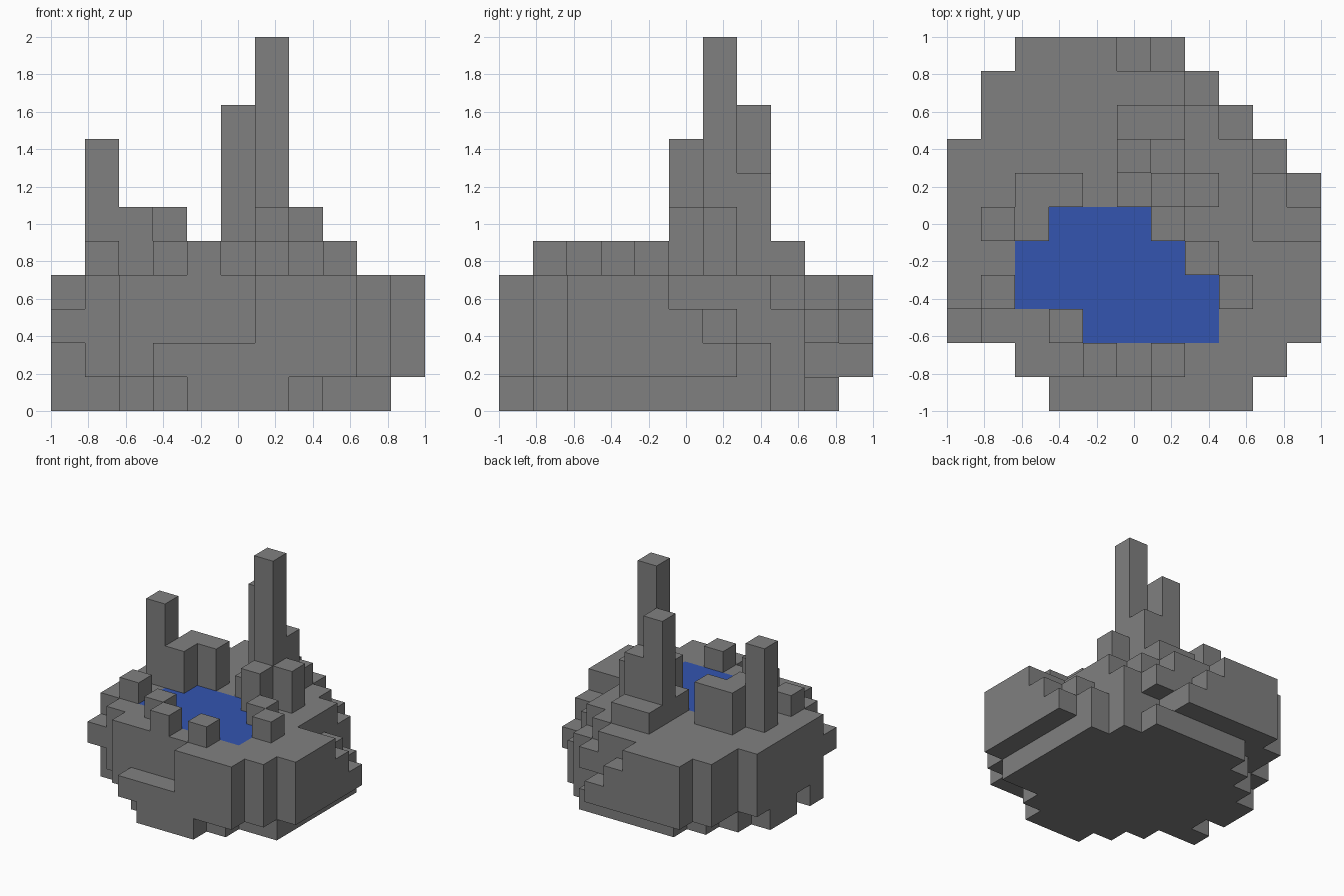
import bpy
import bmesh
from mathutils import Vector

if "Cube" in bpy.data.objects:
    bpy.data.objects.remove(bpy.data.objects["Cube"], do_unlink=True)

N = 11
UNIT = 2 / N


def make_material(name, rgb):
    mat = bpy.data.materials.new(name)
    mat.use_nodes = True
    colour = (*rgb, 1)
    mat.diffuse_color = colour
    bsdf = next(n for n in mat.node_tree.nodes if n.type == "BSDF_PRINCIPLED")
    bsdf.inputs["Base Color"].default_value = colour
    bsdf.inputs["Roughness"].default_value = 0.9
    return mat


stone = make_material("stone grey", (0.216, 0.216, 0.216))
blue = make_material("water blue", (0.033, 0.09, 0.434))

# Island layers, bottom to top: first and last block of each row, front to back
LAYERS = [
    "4-6 3-7 2-9 0-9 1-9 0-9 0-9 1-9 2-8 3-7",
    "3-8 2-9 1-10 0-10 0-10 0-10 0-10 0-9 1-8 1-6 2-6",
    "6-8 2-9 0-10 0-10 0-10 0-10 0-9 0-8 1-8 1-7 2-5",
    "6-8 2-9 1-10 0-10 0-10 0-8 0-8 0-8 1-7 1-6 2-4",
]
blocks = set()
for k, layer in enumerate(LAYERS):
    for j, span in enumerate(layer.split()):
        first, last = map(int, span.split("-"))
        blocks |= {(i, j, k) for i in range(first, last + 1)}
GROUND = len(LAYERS)

# Rocks and pillars on the rim: column, row -> height in blocks above ground
RIM = {
    (1, 5): 4, (6, 6): 7, (5, 7): 5, (6, 7): 3,          # pillars
    (2, 5): 2, (2, 6): 2, (3, 6): 2, (6, 5): 2, (7, 6): 2,  # tall rocks
    (5, 6): 1, (5, 8): 1, (6, 8): 1, (7, 4): 1, (8, 3): 1,  # low rocks
    (6, 1): 1, (4, 1): 1, (3, 2): 1, (1, 3): 1,
}
for (i, j), height in RIM.items():
    blocks |= {(i, j, GROUND + h) for h in range(height)}

# Pond: first and last column for each row
POND = {2: (4, 7), 3: (2, 7), 4: (2, 6), 5: (3, 5)}
water = {(i, j, GROUND - 1) for j, (a, b) in POND.items() for i in range(a, b + 1)}


def build(name, cells, mat):
    """Skin the exposed sides of the given cells and merge flat regions."""
    bm = bmesh.new()
    corners = {}

    def vert(p):
        key = tuple(round(c) for c in p)
        if key not in corners:
            x, y, z = key
            corners[key] = bm.verts.new((x * UNIT - 1, y * UNIT - 1, z * UNIT))
        return corners[key]

    for cell in sorted(cells):
        mid = Vector(cell) + Vector((0.5, 0.5, 0.5))
        for axis in range(3):
            for sign in (-1, 1):
                n = Vector((0, 0, 0))
                n[axis] = sign
                if tuple(round(c) for c in Vector(cell) + n) in blocks:
                    continue
                u = Vector((0, 0, 0))
                u[(axis + 1) % 3] = 1
                v = n.cross(u)
                ring = (-u - v, u - v, u + v, v - u)
                bm.faces.new([vert(mid + (n + r) / 2) for r in ring])
    bmesh.ops.dissolve_limit(bm, angle_limit=0.01, verts=bm.verts[:], edges=bm.edges[:])
    bmesh.ops.triangulate(bm, faces=[f for f in bm.faces if len(f.verts) > 4])
    mesh = bpy.data.meshes.new(name)
    bm.to_mesh(mesh)
    bm.free()
    mesh.materials.append(mat)
    obj = bpy.data.objects.new(name, mesh)
    bpy.context.scene.collection.objects.link(obj)
    return obj


build("rock_island", blocks - water, stone)
build("pond_water", water, blue)
